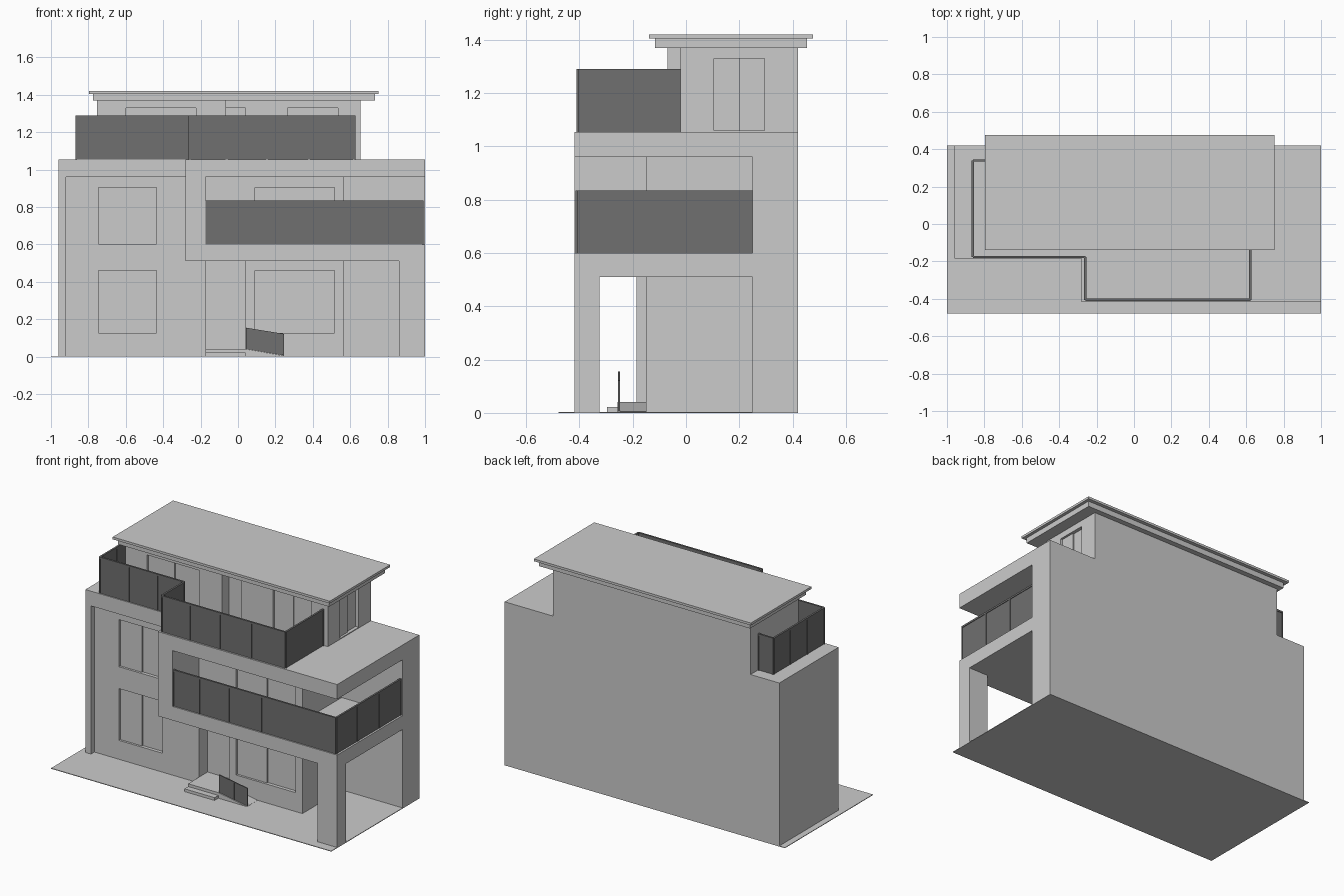
import bpy, bmesh
from mathutils import Vector

if "Cube" in bpy.data.objects:
    bpy.data.objects.remove(bpy.data.objects["Cube"])

dark = bpy.data.materials.new("dark_glass")
dark.diffuse_color = (0.16, 0.16, 0.16, 1)
dark.use_nodes = True
dark.node_tree.nodes["Principled BSDF"].inputs["Base Color"].default_value = dark.diffuse_color


def finish(name, bm, mat=None):
    bmesh.ops.recalc_face_normals(bm, faces=bm.faces)
    me = bpy.data.meshes.new(name)
    bm.to_mesh(me)
    bm.free()
    ob = bpy.data.objects.new(name, me)
    bpy.context.collection.objects.link(ob)
    if mat:
        me.materials.append(mat)
    return ob


def add_prism(bm, outline, z0, z1):
    low = [bm.verts.new((x, y, z0)) for x, y in outline]
    top = [bm.verts.new((x, y, z1)) for x, y in outline]
    bm.faces.new(low)
    bm.faces.new(top)
    n = len(low)
    for i in range(n):
        j = (i + 1) % n
        bm.faces.new((low[i], low[j], top[j], top[i]))


def prism(name, outline, z0, z1):
    bm = bmesh.new()
    add_prism(bm, outline, z0, z1)
    return finish(name, bm)


def rect(x0, x1, y0, y1):
    return [(x0, y0), (x1, y0), (x1, y1), (x0, y1)]


def box(name, x0, x1, y0, y1, z0, z1):
    return prism(name, rect(x0, x1, y0, y1), z0, z1)


def carve(ob, boxes):
    """Cut a set of separate boxes out of an object."""
    bm = bmesh.new()
    for x0, x1, y0, y1, z0, z1 in boxes:
        add_prism(bm, rect(x0, x1, y0, y1), z0, z1)
    cutter = finish("cutter", bm)
    cutter.hide_render = True
    mod = ob.modifiers.new("openings", 'BOOLEAN')
    mod.operation, mod.solver, mod.object = 'DIFFERENCE', 'EXACT', cutter
    dg = bpy.context.evaluated_depsgraph_get()
    me = bpy.data.meshes.new_from_object(ob.evaluated_get(dg))
    ob.modifiers.clear()
    ob.data = me
    bpy.data.objects.remove(cutter)


def add_slab(bm, p, q, h, t):
    """Upright sheet from p to q, height h, thickness t."""
    d = q - p
    n = Vector((-d.y, d.x, 0)).normalized() * t / 2
    up = Vector((0, 0, h))
    a = [bm.verts.new(v) for v in (p - n, q - n, q + n, p + n)]
    b = [bm.verts.new(v) for v in (p - n + up, q - n + up, q + n + up, p + n + up)]
    bm.faces.new(a)
    bm.faces.new(b)
    for i in range(4):
        j = (i + 1) % 4
        bm.faces.new((a[i], a[j], b[j], b[i]))


def railing(name, segments, h, t=0.012):
    """Each segment: start, end, positions (0-1) of the posts in between."""
    bm = bmesh.new()
    for p, q, stops in segments:
        p, q = Vector(p), Vector(q)
        half = (q - p).normalized() * t / 2
        add_slab(bm, p, q, h, t * 0.4)
        add_slab(bm, p + Vector((0, 0, h - t)), q + Vector((0, 0, h - t)), t, t)
        for s in [0, *stops, 1]:
            c = p.lerp(q, s)
            add_slab(bm, c - half * (s > 0), c + half * (s < 1), h, t)
    return finish(name, bm, dark)


# Ground plate
box("ground_plate", -1, 1, -0.478, 0.42, 0, 0.004)

# Main two-storey body, with window and door recesses
WALL, DEPTH = -0.15, 0.022
body = prism("main_body", [(-0.96, WALL), (0.565, WALL), (0.565, 0.25), (1, 0.25),
                           (1, 0.42), (-0.96, 0.42)], 0, 0.96)
front_windows = [(x0, x1, WALL, z0, z1)
                 for x0, x1 in ((-0.745, -0.435), (0.09, 0.515))
                 for z0, z1 in ((0.125, 0.46), (0.6, 0.905))]
carve(body, [(x0, x1, y - 0.1, y + DEPTH, z0 + 0.001, z1) for x0, x1, y, z0, z1 in front_windows]
      + [(-0.175, 0.04, -0.3, -0.06, 0.04, 0.51)])

# Frame, slabs and column around the body
box("left_frame_post", -0.96, -0.92, -0.185, WALL, 0, 0.96)
prism("balcony_floor", [(-0.28, -0.418), (1, -0.418), (1, 0.25), (0.565, 0.25),
                        (0.565, WALL), (-0.28, WALL)], 0.51, 0.6)
box("balcony_side_wall", -0.28, -0.175, -0.418, WALL, 0.6, 0.96)
box("carport_column", 0.86, 1, -0.418, -0.325, 0, 0.51)
prism("terrace_slab", [(-0.96, -0.185), (-0.28, -0.185), (-0.28, -0.418), (1, -0.418),
                       (1, 0.42), (-0.96, 0.42)], 0.96, 1.055)

# Top storey
top = prism("top_storey", [(-0.755, -0.07), (-0.065, -0.07), (-0.065, -0.02), (0.655, -0.02),
                           (0.655, 0.42), (-0.755, 0.42)], 1.055, 1.37)
top_windows = [(-0.6, -0.225, -0.07, 1.065, 1.33), (0.265, 0.535, -0.02, 1.065, 1.33)]
carve(top, [(x0, x1, y - 0.04, y + DEPTH, z0, z1) for x0, x1, y, z0, z1 in top_windows]
      + [(-0.064, 0.04, -0.06, 0.0, 1.06, 1.33), (0.655 - DEPTH, 0.8, 0.105, 0.295, 1.06, 1.33)])

# Sliding leaf in one half of every window
for i, (x0, x1, y, z0, z1) in enumerate(front_windows + top_windows):
    box(f"window_leaf_{i + 1}", x0, (x0 + x1) / 2, y + DEPTH - 0.008, y + DEPTH, z0, z1)
box("side_window_leaf", 0.655 - DEPTH, 0.663 - DEPTH, 0.105, 0.2, 1.06, 1.33)

# Stepped flat roof
box("roof_lower", -0.775, 0.732, -0.116, 0.454, 1.37, 1.405)
box("roof_upper", -0.797, 0.752, -0.139, 0.477, 1.405, 1.42)

# Entrance steps and ramp
box("entrance_landing", -0.175, 0.04, -0.258, WALL, 0, 0.04)
box("entrance_step", -0.175, 0.04, -0.296, -0.258, 0, 0.022)
ramp = box("entrance_ramp", 0.04, 0.245, -0.258, WALL, 0, 0.04)
for v in ramp.data.vertices:
    if v.co.x > 0.2 and v.co.z > 0.02:
        v.co.z = 0.005
railing("ramp_railing", [((0.042, -0.252, 0.04), (0.247, -0.252, 0.006), [0.52])], 0.115, 0.007)

# Terrace and balcony railings
T, B, third = 1.055, 0.6, [1 / 3, 2 / 3]
railing("terrace_railing", [
    ((-0.755, 0.34, T), (-0.862, 0.34, T), []),
    ((-0.862, 0.34, T), (-0.862, -0.176, T), third),
    ((-0.862, -0.176, T), (-0.26, -0.176, T), [0.34, 0.68]),
    ((-0.26, -0.176, T), (-0.26, -0.405, T), []),
    ((-0.26, -0.405, T), (0.622, -0.405, T), [0.227, 0.47, 0.725]),
    ((0.622, -0.405, T), (0.622, -0.02, T), [])], 0.235)
railing("balcony_railing", [
    ((-0.175, -0.408, B), (0.985, -0.408, B), [0.16, 0.34, 0.54]),
    ((0.985, -0.408, B), (0.985, 0.25, B), third)], 0.235)
